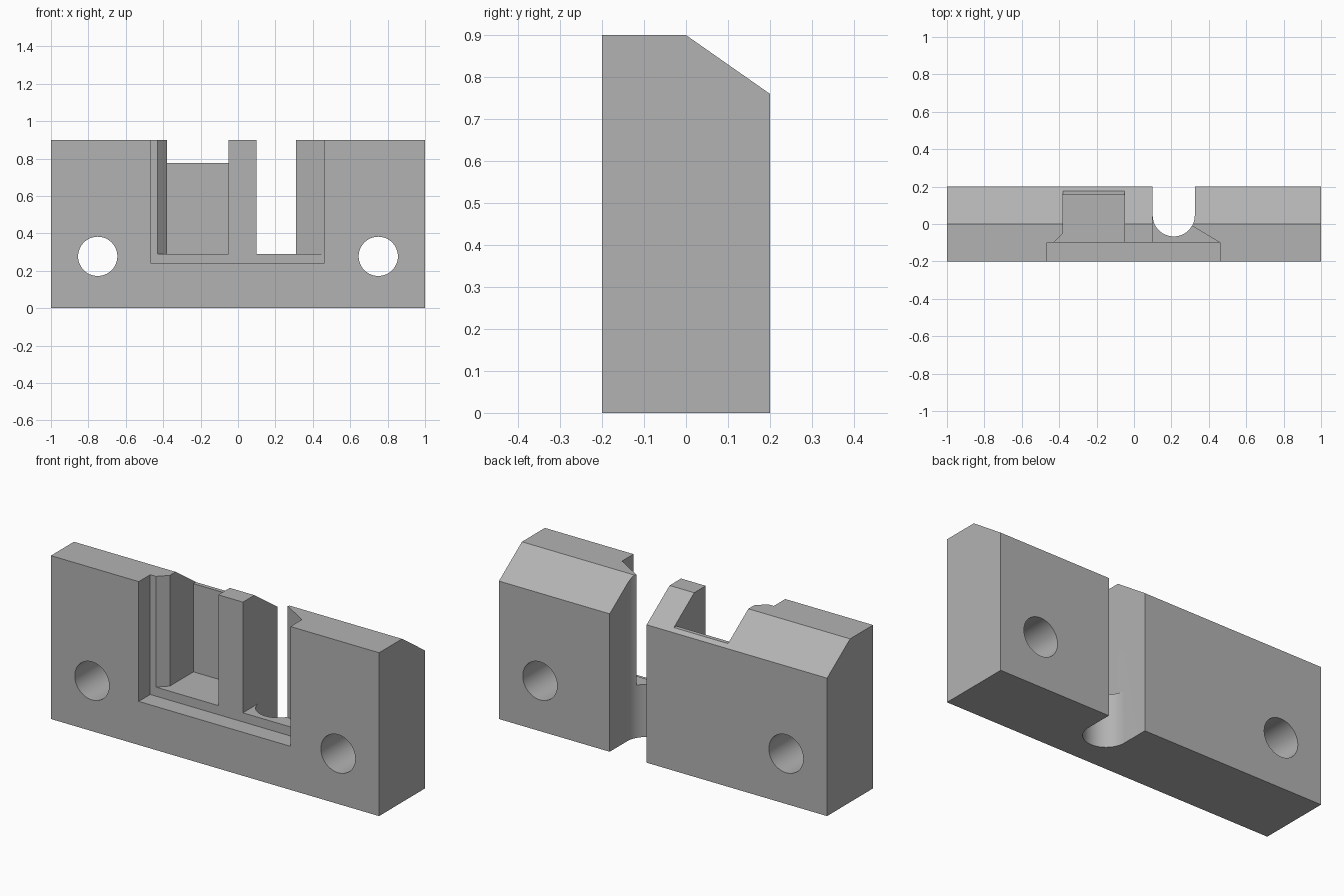
import bpy, bmesh, math
from mathutils import Vector

if "Cube" in bpy.data.objects:
    bpy.data.objects.remove(bpy.data.objects["Cube"])

grey = bpy.data.materials.new("plain_grey")
grey.diffuse_color = (0.45, 0.45, 0.45, 1)
grey.use_nodes = True
grey.node_tree.nodes["Principled BSDF"].inputs["Base Color"].default_value = grey.diffuse_color


def prism(name, points, direction):
    """Extrude a closed outline of 3D points along a direction."""
    bm = bmesh.new()
    face = bm.faces.new([bm.verts.new(p) for p in points])
    ext = bmesh.ops.extrude_face_region(bm, geom=[face])
    verts = [g for g in ext["geom"] if isinstance(g, bmesh.types.BMVert)]
    bmesh.ops.translate(bm, verts=verts, vec=Vector(direction))
    bmesh.ops.recalc_face_normals(bm, faces=bm.faces)
    mesh = bpy.data.meshes.new(name)
    bm.to_mesh(mesh)
    bm.free()
    mesh.materials.append(grey)
    obj = bpy.data.objects.new(name, mesh)
    bpy.context.collection.objects.link(obj)
    return obj


def plan(name, outline, z0, z1):
    """Vertical prism from an outline seen from above."""
    return prism(name, [(x, y, z0) for x, y in outline], (0, 0, z1 - z0))


def arc(cx, cy, r, a0, a1, n):
    return [(cx + r * math.cos(math.radians(a0 + (a1 - a0) * i / n)),
             cy + r * math.sin(math.radians(a0 + (a1 - a0) * i / n)))
            for i in range(n + 1)]


# Block with a sloped rear top edge
side = [(-0.2, 0), (0.2, 0), (0.2, 0.76), (0, 0.9), (-0.2, 0.9)]
block = prism("block", [(-1, y, z) for y, z in side], (2, 0, 0))

cutters = []
# Shallow front recess
cutters.append(plan("front_recess", [(-0.465, -0.3), (0.46, -0.3),
                                     (0.46, -0.1), (-0.465, -0.1)], 0.24, 1.1))
# Left pocket with a bevelled corner, and the flat notch behind it
cutters.append(plan("left_pocket", [(-0.43, -0.15), (-0.05, -0.15), (-0.05, 0.155),
                                    (-0.38, 0.155), (-0.38, -0.05), (-0.43, -0.1)], 0.29, 1.1))
cutters.append(plan("rear_notch", [(-0.38, 0.1), (-0.05, 0.1),
                                   (-0.05, 0.3), (-0.38, 0.3)], 0.776, 1.1))
# Right pocket with a slanted side
cutters.append(plan("right_pocket", [(0.1, -0.15), (0.455, -0.15), (0.46, -0.1),
                                     (0.31, -0.01), (0.31, 0.046), (0.1, 0.046)], 0.29, 1.1))
# Round-bottomed slot open to the back
slot = arc(0.2125, 0.046, 0.1125, 180, 360, 32) + [(0.325, 0.3), (0.1, 0.3)]
cutters.append(plan("rear_slot", slot, -0.1, 1.1))
# Two mounting holes
for x in (-0.75, 0.75):
    ring = arc(x, 0.277, 0.105, 0, 360, 48)[:-1]
    cutters.append(prism("mounting_hole", [(px, -0.3, pz) for px, pz in ring], (0, 0.6, 0)))

# Cut everything out of the block
bpy.context.view_layer.objects.active = block
block.select_set(True)
for cutter in cutters:
    mod = block.modifiers.new(cutter.name, "BOOLEAN")
    mod.operation = "DIFFERENCE"
    mod.solver = "EXACT"
    mod.object = cutter
    bpy.ops.object.modifier_apply(modifier=mod.name)
for cutter in cutters:
    bpy.data.objects.remove(cutter)

bpy.ops.object.shade_smooth_by_angle(angle=math.radians(20))
